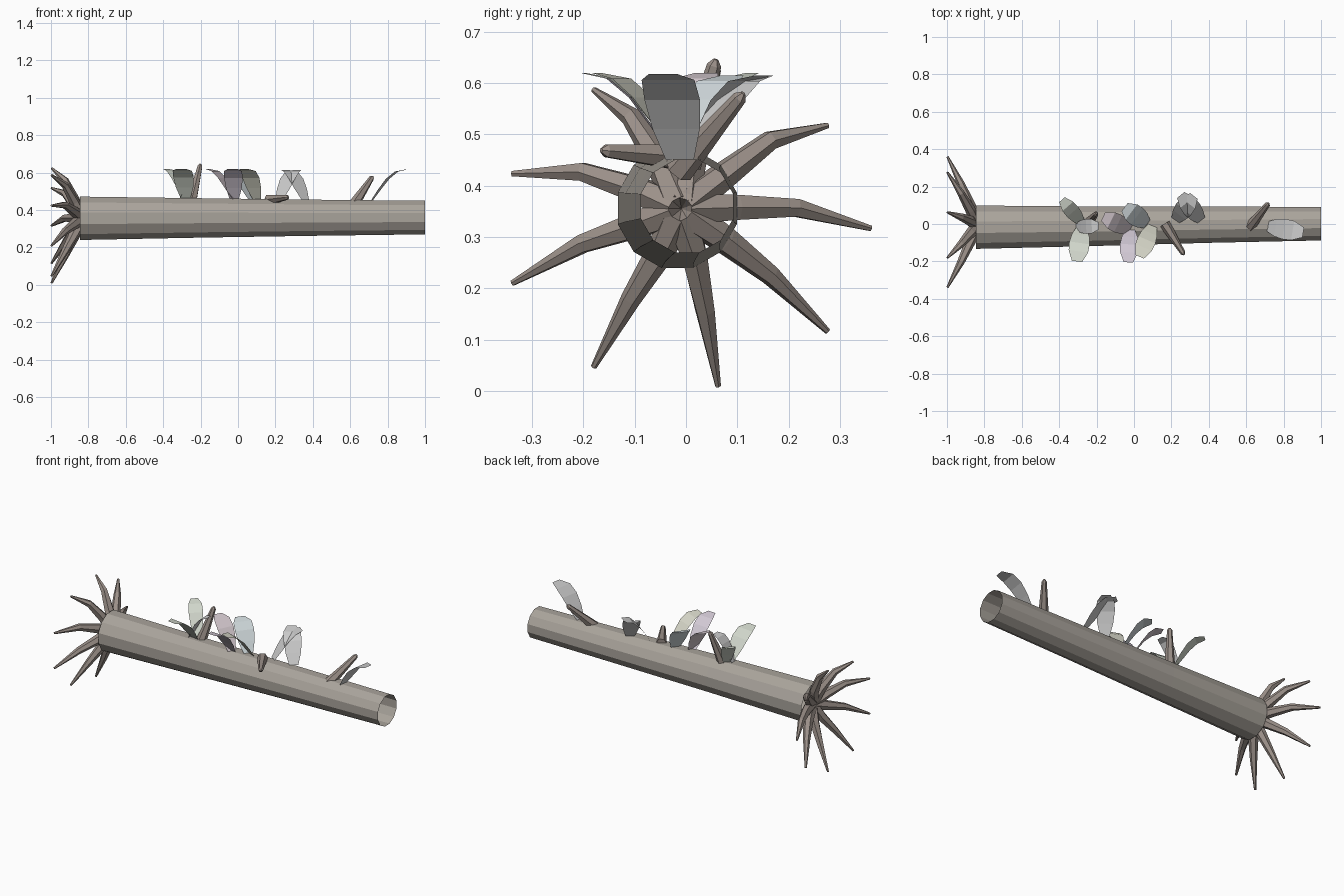
import bpy, bmesh, math
from mathutils import Vector

if "Cube" in bpy.data.objects:
    bpy.data.objects.remove(bpy.data.objects["Cube"])


def material(name, rgb):
    m = bpy.data.materials.new(name)
    m.diffuse_color = (*rgb, 1)
    m.use_nodes = True
    m.node_tree.nodes["Principled BSDF"].inputs["Base Color"].default_value = m.diffuse_color
    return m


def make_object(name, bm, mat):
    me = bpy.data.meshes.new(name)
    bm.to_mesh(me)
    bm.free()
    me.materials.append(mat)
    ob = bpy.data.objects.new(name, me)
    bpy.context.collection.objects.link(ob)
    return ob


def tube(name, path, radii, sides, mat, caps=True, phase=0.0):
    """Faceted tapering tube through the path points."""
    bm = bmesh.new()
    pts = [Vector(p) for p in path]
    rings = []
    for i, p in enumerate(pts):
        d = (pts[min(i + 1, len(pts) - 1)] - pts[max(i - 1, 0)]).normalized()
        ref = Vector((0, 0, 1)) if abs(d.z) < 0.9 else Vector((1, 0, 0))
        u = d.cross(ref).normalized()
        v = u.cross(d)
        ring = []
        for k in range(sides):
            a = 2 * math.pi * (k + phase) / sides
            ring.append(bm.verts.new(p + radii[i] * (math.cos(a) * u + math.sin(a) * v)))
        rings.append(ring)
    for a, b in zip(rings, rings[1:]):
        for k in range(sides):
            n = (k + 1) % sides
            bm.faces.new((a[k], a[n], b[n], b[k]))
    if caps:
        bm.faces.new(rings[0][::-1])
        bm.faces.new(rings[-1])
    bmesh.ops.recalc_face_normals(bm, faces=bm.faces)
    return make_object(name, bm, mat)


def leaf(name, base, tip, width, mat):
    """Single-sided leaf rising from the base and flattening at the tip."""
    bm = bmesh.new()
    b, t = Vector(base), Vector(tip)
    d = t - b
    side = Vector((d.y, -d.x, 0)).normalized()
    rows = []
    # fraction along reach, fraction of height, relative width
    for f, h, w in ((0, 0, 0.5), (0.22, 0.36, 0.85), (0.45, 0.7, 1),
                    (0.7, 0.93, 0.95), (1, 1, 0.5)):
        c = Vector((b.x + d.x * f, b.y + d.y * f, b.z + d.z * h))
        rows.append([bm.verts.new(c + side * width * w * s) for s in (-0.5, 0.5)])
    for p, q in zip(rows, rows[1:]):
        bm.faces.new((p[0], p[1], q[1], q[0]))
    bmesh.ops.recalc_face_normals(bm, faces=bm.faces)
    return make_object(name, bm, mat)


bark = material("bark", (0.40, 0.37, 0.33))
root_mat = material("root_bark", (0.33, 0.28, 0.25))
tints = {
    "green": material("leaf_green", (0.66, 0.70, 0.62)),
    "grey": material("leaf_grey", (0.70, 0.70, 0.69)),
    "blue": material("leaf_blue", (0.64, 0.70, 0.72)),
    "pink": material("leaf_pink", (0.68, 0.60, 0.64)),
    "purple": material("leaf_purple", (0.66, 0.60, 0.68)),
    "yellow": material("leaf_yellow", (0.70, 0.70, 0.60)),
}

# Hollow fallen trunk, open at both ends
tube("trunk", [(-0.845, -0.017, 0.356), (-0.2, -0.012, 0.358),
               (0.4, -0.004, 0.359), (1.0, 0.002, 0.36)],
     [0.12, 0.109, 0.1, 0.093], 12, bark, caps=False, phase=0.5)

# Nine roots fanned around the left end
for i in range(9):
    a = math.radians(40 * i)
    c, s = math.cos(a), math.sin(a)
    tube(f"root_{i + 1}",
         [(-0.84, -0.01 + 0.01 * c, 0.355 + 0.01 * s),
          (-0.875, 0.10 * c, 0.358 + 0.10 * s),
          (-0.925, 0.215 * c, 0.357 + 0.205 * s),
          (-0.997, 0.36 * c, 0.317 + 0.312 * s)],
         [0.034, 0.028, 0.02, 0.006], 6, root_mat)

# Broken branch stubs on top
for i, (base, tip) in enumerate((
        ((-0.25, 0.0, 0.44), (-0.203, 0.055, 0.635)),
        ((0.165, 0.0, 0.455), (0.262, -0.155, 0.468)),
        ((0.62, -0.015, 0.43), (0.715, 0.105, 0.572)))):
    b, t = Vector(base), Vector(tip)
    end = t + (t - b).normalized() * 0.012
    tube(f"branch_stub_{i + 1}", [b, t, end], [0.03, 0.014, 0.005], 6, root_mat)

# Leaf clusters: base, tip, width, tint
leaves = (
    ((-0.28, -0.02, 0.465), (-0.305, -0.20, 0.62), 0.11, "green"),
    ((-0.28, 0.01, 0.465), (-0.385, 0.13, 0.62), 0.08, "green"),
    ((-0.31, -0.015, 0.465), (-0.19, -0.01, 0.61), 0.08, "grey"),
    ((0.07, 0.0, 0.46), (-0.05, 0.09, 0.615), 0.11, "blue"),
    ((-0.02, -0.03, 0.46), (-0.165, 0.04, 0.62), 0.10, "pink"),
    ((-0.02, -0.03, 0.46), (-0.03, -0.205, 0.62), 0.10, "purple"),
    ((0.10, -0.01, 0.46), (0.03, -0.175, 0.62), 0.10, "yellow"),
    ((0.22, 0.02, 0.455), (0.32, 0.15, 0.615), 0.10, "grey"),
    ((0.36, 0.02, 0.455), (0.25, 0.155, 0.615), 0.10, "grey"),
    ((0.715, -0.012, 0.45), (0.905, -0.045, 0.618), 0.11, "grey"),
)
for i, (b, t, w, tint) in enumerate(leaves):
    leaf(f"leaf_{i + 1}", b, t, w, tints[tint])
